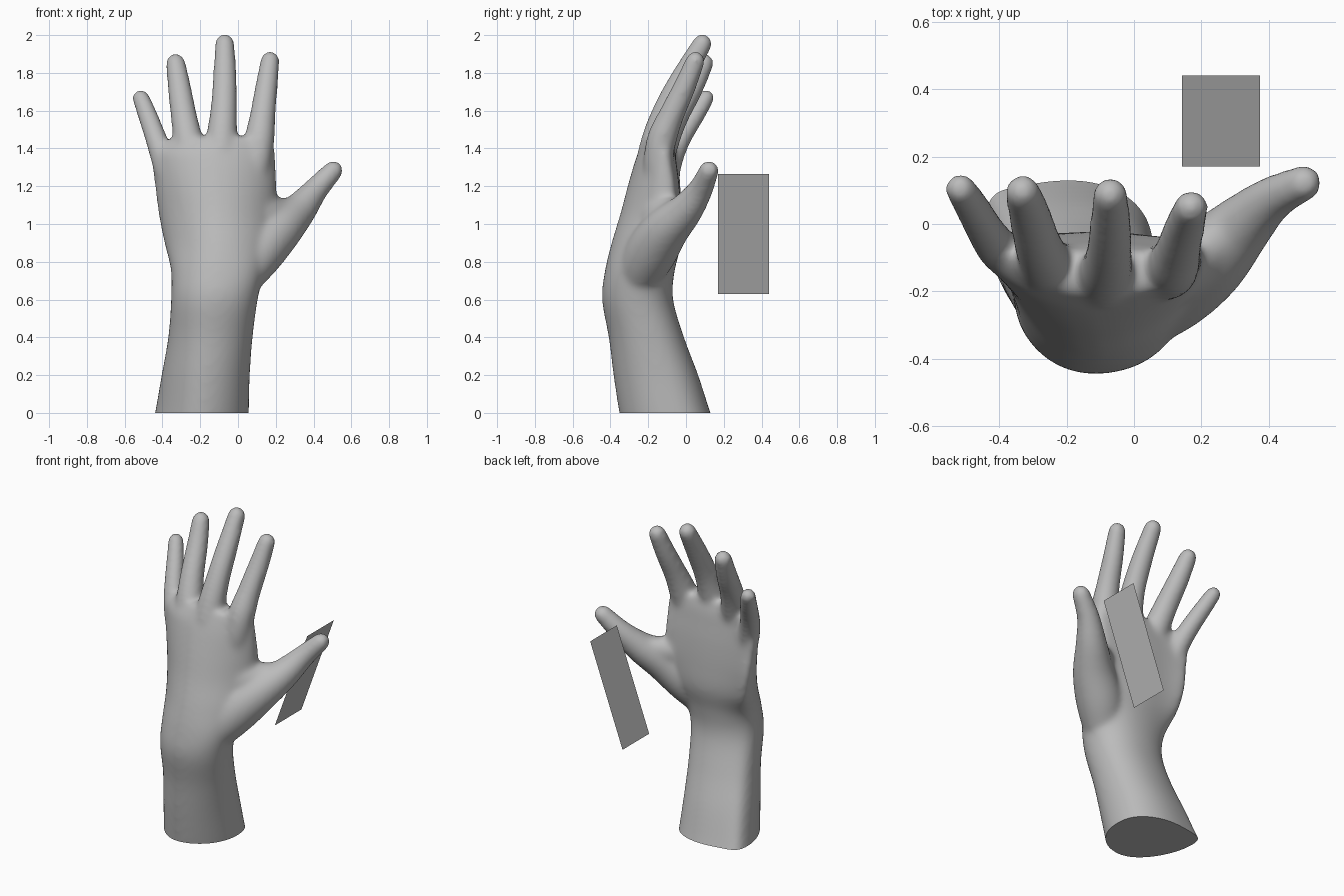
import bpy, bmesh, math
from mathutils import Vector

if "Cube" in bpy.data.objects:
    bpy.data.objects.remove(bpy.data.objects["Cube"])

grey = bpy.data.materials.new("plain grey")
grey.diffuse_color = (0.5, 0.5, 0.5, 1)
grey.use_nodes = True
grey.node_tree.nodes["Principled BSDF"].inputs["Base Color"].default_value = grey.diffuse_color
SEG = 32


def bridge(bm, rings):
    """Skin consecutive rings and cap both ends."""
    for a, b in zip(rings, rings[1:]):
        for i in range(len(a)):
            j = (i + 1) % len(a)
            bm.faces.new((a[i], a[j], b[j], b[i]))
    bm.faces.new(rings[0][::-1])
    bm.faces.new(rings[-1])


def catmull(rows, steps=5):
    """Smoothly interpolate rows of numbers."""
    out = []
    for i in range(len(rows) - 1):
        p0, p1, p2, p3 = (rows[max(i - 1, 0)], rows[i], rows[i + 1],
                          rows[min(i + 2, len(rows) - 1)])
        for s in range(steps):
            t = s / steps
            out.append([0.5 * (2 * b + (c - a) * t + (2 * a - 5 * b + 4 * c - d) * t * t
                               + (3 * b - a - 3 * c + d) * t ** 3)
                        for a, b, c, d in zip(p0, p1, p2, p3)])
    return out + [list(rows[-1])]


def digit(bm, path):
    """Tapered tube with a round tip through (x, y, z, radius) points."""
    pts = catmull(path)
    tip, prev = Vector(pts[-1][:3]), Vector(pts[-2][:3])
    d, r = (tip - prev).normalized(), pts[-1][3]
    for k in range(1, 6):
        a = k / 6 * math.pi / 2
        pts.append([*(tip + d * r * math.sin(a)), r * math.cos(a)])
    rings = []
    for i, p in enumerate(pts):
        t = Vector(pts[min(i + 1, len(pts) - 1)][:3]) - Vector(pts[max(i - 1, 0)][:3])
        t.normalize()
        u = Vector((0, 1, 0)).cross(t).normalized()
        v = t.cross(u)
        rings.append([bm.verts.new(Vector(p[:3]) + p[3] * (u * math.cos(q) + v * math.sin(q)))
                      for q in (2 * math.pi * n / SEG for n in range(SEG))])
    bridge(bm, rings)


def new_object(name, bm):
    mesh = bpy.data.meshes.new(name)
    bm.to_mesh(mesh)
    bm.free()
    mesh.materials.append(grey)
    obj = bpy.data.objects.new(name, mesh)
    bpy.context.collection.objects.link(obj)
    return obj


bm = bmesh.new()

# forearm and cupped palm: z, left, right, front, back, bend of left and right edges
sections = [(-0.10, -0.465, 0.055, -0.335, 0.17, 0.13, 0.03),
            (0.0, -0.44, 0.058, -0.355, 0.13, 0.12, 0.03),
            (0.2, -0.405, 0.063, -0.385, 0.065, 0.09, 0.02),
            (0.4, -0.37, 0.078, -0.41, -0.01, 0.06, 0.01),
            (0.6, -0.355, 0.105, -0.445, -0.068, 0.04, 0),
            (0.75, -0.355, 0.14, -0.43, -0.06, 0.05, 0),
            (0.9, -0.39, 0.19, -0.395, -0.025, 0.11, 0.05),
            (1.05, -0.42, 0.205, -0.35, -0.025, 0.125, 0.08),
            (1.2, -0.44, 0.205, -0.31, -0.035, 0.11, 0.07),
            (1.32, -0.455, 0.20, -0.275, -0.05, 0.10, 0.05),
            (1.39, -0.45, 0.195, -0.25, -0.06, 0.09, 0.04),
            (1.46, -0.34, 0.18, -0.215, -0.08, 0.04, 0.03)]
rings = []
for z, x0, x1, yf, yb, bl, br in catmull(sections):
    ring = []
    for n in range(SEG):
        a = 2 * math.pi * n / SEG
        c, s = math.cos(a), math.sin(a)
        bend = (bl if c < 0 else br) * abs(c) ** (1.6 if s < 0 else 3)
        c = math.copysign(abs(c) ** 0.92, c)
        s = math.copysign(abs(s) ** 0.92, s)
        ring.append(bm.verts.new(((x0 + x1) / 2 + (x1 - x0) / 2 * c,
                                  (yf + yb) / 2 + (yb - yf) / 2 * s + bend, z)))
    rings.append(ring)
bridge(bm, rings)

# little, ring, middle and index fingers, then the thumb and its web
for path in (
    [(-0.32, -0.13, 1.08, 0.04), (-0.37, -0.10, 1.25, 0.062), (-0.405, -0.07, 1.37, 0.064),
     (-0.44, -0.02, 1.47, 0.058), (-0.48, 0.05, 1.58, 0.053), (-0.515, 0.105, 1.668, 0.047)],
    [(-0.22, -0.18, 1.10, 0.05), (-0.245, -0.15, 1.30, 0.075), (-0.26, -0.12, 1.42, 0.08),
     (-0.285, -0.06, 1.56, 0.071), (-0.31, 0.03, 1.72, 0.063), (-0.33, 0.095, 1.852, 0.053)],
    [(-0.09, -0.19, 1.10, 0.05), (-0.09, -0.18, 1.32, 0.08), (-0.085, -0.15, 1.46, 0.082),
     (-0.075, -0.10, 1.61, 0.071), (-0.07, -0.02, 1.77, 0.064), (-0.07, 0.087, 1.955, 0.053)],
    [(0.05, -0.16, 1.08, 0.04), (0.095, -0.155, 1.28, 0.07), (0.113, -0.13, 1.44, 0.08),
     (0.13, -0.08, 1.57, 0.069), (0.15, -0.01, 1.72, 0.061), (0.17, 0.05, 1.865, 0.052)],
    [(-0.03, -0.25, 0.62, 0.08), (0.03, -0.24, 0.74, 0.12), (0.115, -0.18, 0.86, 0.137),
     (0.22, -0.105, 0.97, 0.122), (0.325, 0.0, 1.075, 0.092), (0.41, 0.075, 1.18, 0.068),
     (0.505, 0.122, 1.284, 0.054)],
    [(0.0, -0.21, 0.95, 0.10), (0.11, -0.15, 1.04, 0.095), (0.19, -0.09, 1.06, 0.085),
     (0.26, -0.03, 1.08, 0.06)],
):
    digit(bm, path)
hand = new_object("hand", bm)

# fuse the parts into one skin with soft webs
fuse = hand.modifiers.new("fuse", 'REMESH')
fuse.mode = 'VOXEL'
fuse.voxel_size = 0.013
soften = hand.modifiers.new("soften", 'SMOOTH')
soften.factor = 0.5
soften.iterations = 24
skin = bpy.data.meshes.new_from_object(
    hand.evaluated_get(bpy.context.evaluated_depsgraph_get()))
hand.modifiers.clear()

# trim the forearm flat at the base
bm = bmesh.new()
bm.from_mesh(skin)
bmesh.ops.bisect_plane(bm, geom=bm.verts[:] + bm.edges[:] + bm.faces[:],
                       plane_co=(0, 0, 0), plane_no=(0, 0, 1), clear_inner=True)
bmesh.ops.holes_fill(bm, edges=[e for e in bm.edges if e.is_boundary], sides=0)
bmesh.ops.recalc_face_normals(bm, faces=bm.faces[:])
bm.to_mesh(hand.data)
bm.free()
bpy.context.view_layer.objects.active = hand
hand.select_set(True)
bpy.ops.object.shade_smooth_by_angle(angle=math.radians(40))

# slanted flat card behind the thumb
bm = bmesh.new()
bm.faces.new([bm.verts.new(p) for p in ((0.143, 0.17, 0.63), (0.143, 0.44, 0.63),
                                        (0.373, 0.44, 1.265), (0.373, 0.17, 1.265))])
new_object("card", bm)
